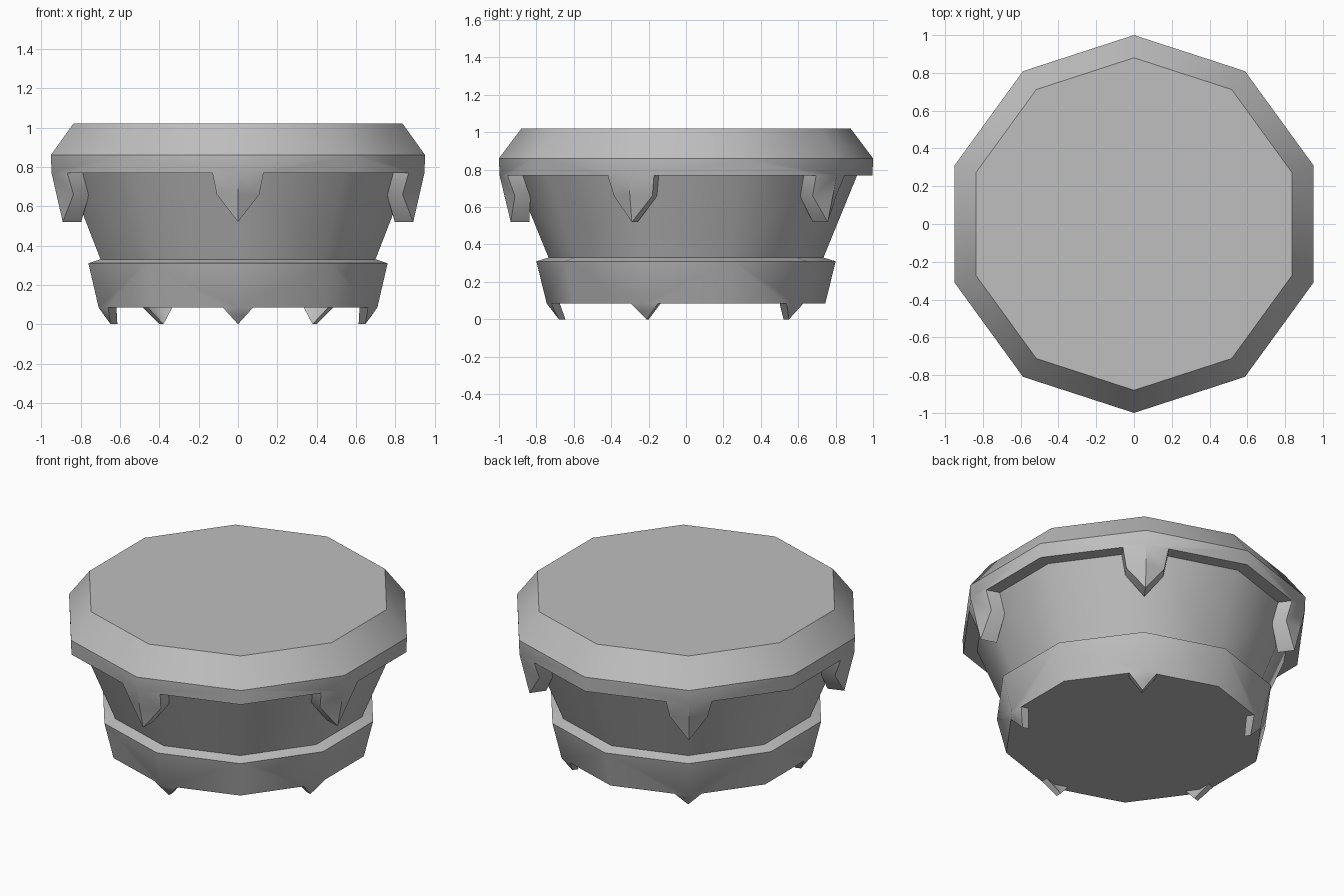
import bpy, bmesh
from math import sin, tan, pi, radians
from mathutils import Matrix, Vector

if "Cube" in bpy.data.objects:
    bpy.data.objects.remove(bpy.data.objects["Cube"], do_unlink=True)

grey = bpy.data.materials.new("stone grey")
grey.use_nodes = True
colour = (0.52, 0.52, 0.52, 1)
grey.diffuse_color = colour
grey.node_tree.nodes["Principled BSDF"].inputs["Base Color"].default_value = colour

SIDES = 10
SLOPE = tan(pi / SIDES)


def point(u, r, z):
    """Point on a decagon side, u sideways from the front corner."""
    return Vector((u, -r + u * SLOPE, z))


def corners(r, z):
    return point(0, r, z), point(r * sin(2 * pi / SIDES), r, z)


def half_side(rings, prong, top, floor):
    """Faces of one decagon side, with half a prong hanging at its start."""
    faces = []
    for i, (upper, lower) in enumerate(zip(rings, rings[1:])):
        a, b = corners(*upper)
        c, d = corners(*lower)
        last = prong and i == len(rings) - 2
        middle = [point(prong["root"][0], *lower)] if last else []
        faces.append([a, b, d] + middle + [c])
    if top:
        z = rings[0][1]
        faces.append([Vector((0, 0, z)), *corners(*rings[0])])
    if prong:
        r, z = rings[-1]
        u, r_in = prong["root"]
        um, zm, rm, rm_in = prong["shoulder"]
        zt, rt, rt_in = prong["tip"]
        root, end = corners(r, z)
        root_in, end_in = corners(r_in, z)
        s, s_in = point(u, r, z), point(u, r_in, z)
        m, m_in = point(um, rm, zm), point(um, rm_in, zm)
        t, t_in = point(0, rt, zt), point(0, rt_in, zt)
        mid = root.lerp(t, (z - zm) / (z - zt))
        faces += [[root, s, m, mid], [mid, m, t],        # outer skin
                  [s, s_in, m_in, m], [m, m_in, t_in, t],  # edge
                  [root_in, t_in, m_in, s_in],           # back
                  [s, end, end_in, s_in]]                # underside lip
        if floor:
            faces.append([Vector((0, 0, z)), end_in, s_in, root_in])
    return faces


def build_tier(name, rings, prong=None, top=False, floor=False):
    bm = bmesh.new()
    for k in range(SIDES // 2):
        turn = Matrix.Rotation(4 * pi * k / SIDES, 3, 'Z')
        for side in (1, -1):
            for face in half_side(rings, prong, top, floor):
                bm.faces.new([bm.verts.new(turn @ Vector((p.x * side, p.y, p.z)))
                              for p in face])
    bmesh.ops.remove_doubles(bm, verts=bm.verts, dist=0.0005)
    bmesh.ops.recalc_face_normals(bm, faces=bm.faces)
    # Merge the flat top and floor into single faces
    bmesh.ops.dissolve_limit(bm, angle_limit=0.002, verts=[],
                             edges=[e for e in bm.edges
                                    if all(abs(f.normal.z) > 0.99 for f in e.link_faces)])
    # Round around the axis, crisp between tiers
    for f in bm.faces:
        f.smooth = abs(f.normal.z) < 0.99
    for e in bm.edges:
        if len(e.link_faces) == 2:
            level = abs(e.verts[0].co.z - e.verts[1].co.z) < 0.001
            e.smooth = e.calc_face_angle() < radians(30 if level else 40)
    mesh = bpy.data.meshes.new(name)
    bm.to_mesh(mesh)
    bm.free()
    mesh.materials.append(grey)
    obj = bpy.data.objects.new(name, mesh)
    bpy.context.collection.objects.link(obj)
    return obj


# Bevelled cap with five large prongs gripping the body
build_tier("cap", [(0.88, 1.02), (1.0, 0.86), (0.997, 0.77)], top=True,
           prong={"root": (0.13, 0.915),
                  "shoulder": (0.108, 0.66, 0.95, 0.866),
                  "tip": (0.52, 0.937, 0.838)})

# Tapered body
build_tier("body", [(0.915, 0.77), (0.735, 0.33)])

# Base collar with five small feet
build_tier("base", [(0.735, 0.33), (0.80, 0.31), (0.745, 0.085)], floor=True,
           prong={"root": (0.077, 0.70),
                  "shoulder": (0.038, 0.042, 0.713, 0.672),
                  "tip": (0.0, 0.68, 0.645)})
